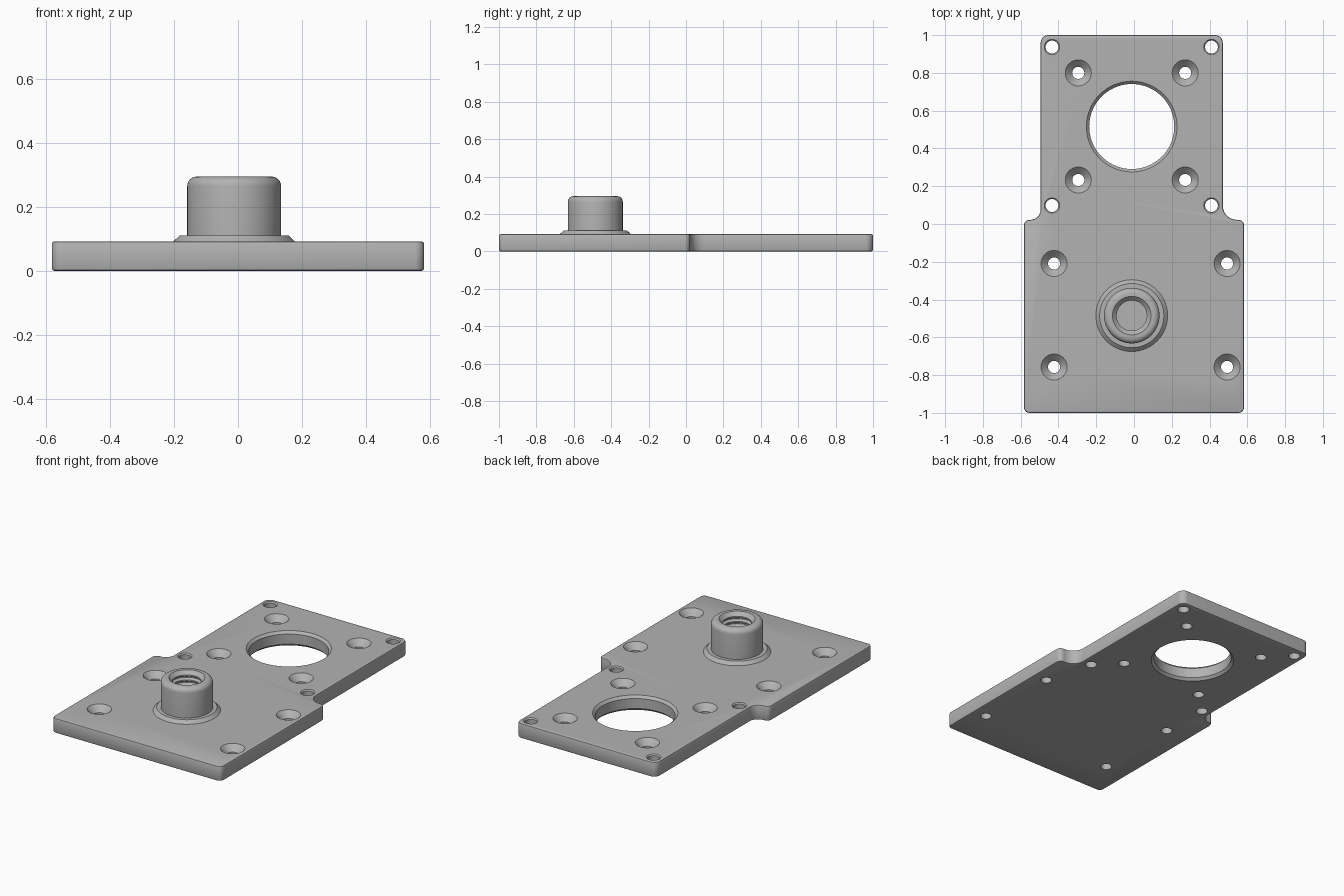
import bpy, bmesh
from math import cos, sin, pi, radians
from mathutils import Vector

default = bpy.data.objects.get("Cube")
if default:
    bpy.data.objects.remove(default, do_unlink=True)

THICK = 0.092
MID = -0.012      # axis of the narrow half, boss and large hole

metal = bpy.data.materials.new("machined grey metal")
metal.use_nodes = True
grey = (0.45, 0.45, 0.45, 1)
metal.diffuse_color = grey
metal.node_tree.nodes["Principled BSDF"].inputs["Base Color"].default_value = grey


def finish(bm, name):
    bmesh.ops.recalc_face_normals(bm, faces=bm.faces[:])
    mesh = bpy.data.meshes.new(name)
    bm.to_mesh(mesh)
    bm.free()
    mesh.materials.append(metal)
    obj = bpy.data.objects.new(name, mesh)
    bpy.context.collection.objects.link(obj)
    return obj


def lathe(bm, profile, x, y, steps):
    """Revolve (radius, height) points, from axis to axis, into a closed solid."""
    rings = []
    for r, z in profile:
        if r == 0:
            rings.append([bm.verts.new((x, y, z))] * steps)
        else:
            rings.append([bm.verts.new((x + r * cos(2 * pi * i / steps),
                                        y + r * sin(2 * pi * i / steps), z))
                          for i in range(steps)])
    for a, b in zip(rings, rings[1:]):
        for i in range(steps):
            j = (i + 1) % steps
            bm.faces.new(list(dict.fromkeys((a[i], a[j], b[j], b[i]))))


def rounded(corners, steps=8):
    """Replace each (x, y, radius) right-angle corner by an arc."""
    points = []
    for i, (x, y, r) in enumerate(corners):
        p = Vector((x, y))
        before = (Vector(corners[i - 1][:2]) - p).normalized() * r
        after = (Vector(corners[(i + 1) % len(corners)][:2]) - p).normalized() * r
        for k in range(steps + 1):
            t = k / steps * pi / 2
            points.append(p + before * (1 - sin(t)) + after * (1 - cos(t)))
    return points


def smooth(obj, angle=35):
    bpy.ops.object.select_all(action="DESELECT")
    obj.select_set(True)
    bpy.context.view_layer.objects.active = obj
    bpy.ops.object.shade_smooth_by_angle(angle=radians(angle))


# Stepped plate with rounded corners and softly broken rims
outline = rounded([
    (-0.583, -1, 0.03), (0.583, -1, 0.03), (0.583, 0.022, 0.03),
    (0.47, 0.022, 0.075), (0.47, 1, 0.04), (-0.494, 1, 0.04),
    (-0.494, 0.022, 0.055), (-0.583, 0.022, 0.03)])
bm = bmesh.new()
base = bm.faces.new([bm.verts.new((p.x, p.y, 0)) for p in outline])
top = bmesh.ops.extrude_face_region(bm, geom=[base])
bmesh.ops.translate(bm, vec=(0, 0, THICK),
                    verts=[v for v in top["geom"] if isinstance(v, bmesh.types.BMVert)])
bmesh.ops.recalc_face_normals(bm, faces=bm.faces[:])
rims = [e for e in bm.edges if abs(e.verts[0].co.z - e.verts[1].co.z) < 1e-5]
bmesh.ops.bevel(bm, geom=rims, offset=0.008, segments=2, profile=0.5, affect="EDGES")
plate = finish(bm, "plate")

# Cutters for every hole through the plate
bm = bmesh.new()
LOW, HIGH = -0.05, THICK + 0.05


def through_hole(x, y, radius, rim, drop, steps, both=False):
    flare = (rim - radius) / drop
    start = [(radius, LOW)]
    if both:
        start = [(rim, LOW), (rim, 0), (radius, drop)]
    lathe(bm, [(0, LOW)] + start + [(radius, THICK - drop),
          (rim + flare * 0.002, THICK + 0.002),
          (rim + flare * 0.002, HIGH), (0, HIGH)], x, y, steps)


through_hole(MID, 0.516, 0.225, 0.24, 0.015, 96, both=True)
for side in (-1, 1):
    for y in (0.233, 0.8):
        through_hole(MID + side * 0.283, y, 0.032, 0.069, 0.037, 40)
    for y in (-0.757, -0.209):
        through_hole(0.035 + side * 0.458, y, 0.032, 0.069, 0.037, 40)
    for y in (0.098, 0.937):
        through_hole(MID + side * 0.422, y, 0.034, 0.041, 0.007, 32)
cutter = finish(bm, "hole_cutter")
cutter.hide_render = True

cut = plate.modifiers.new("holes", "BOOLEAN")
cut.operation = "DIFFERENCE"
cut.solver = "EXACT"
cut.object = cutter
bpy.context.view_layer.objects.active = plate
bpy.ops.object.modifier_apply(modifier=cut.name)
bpy.data.objects.remove(cutter, do_unlink=True)
smooth(plate)

# Boss with a bevelled foot, rounded shoulder and threaded blind bore
TOP, WALL, SOFT = 0.295, 0.147, 0.03
profile = [(0, THICK - 0.01), (0.19, THICK - 0.01), (0.19, THICK),
           (0.17, 0.111), (WALL, 0.111)]
for k in range(7):
    t = k / 6 * pi / 2
    profile.append((WALL - SOFT * (1 - cos(t)), TOP - SOFT * (1 - sin(t))))
profile += [(0.102, TOP), (0.08, TOP - 0.022)]
z = TOP - 0.03
while z > 0.14:      # thread grooves
    profile += [(0.08, z), (0.095, z - 0.009), (0.095, z - 0.014), (0.08, z - 0.023)]
    z -= 0.031
profile += [(0.08, 0.11), (0, 0.11)]
bm = bmesh.new()
lathe(bm, profile, MID, -0.485, 64)
smooth(finish(bm, "threaded_boss"))
